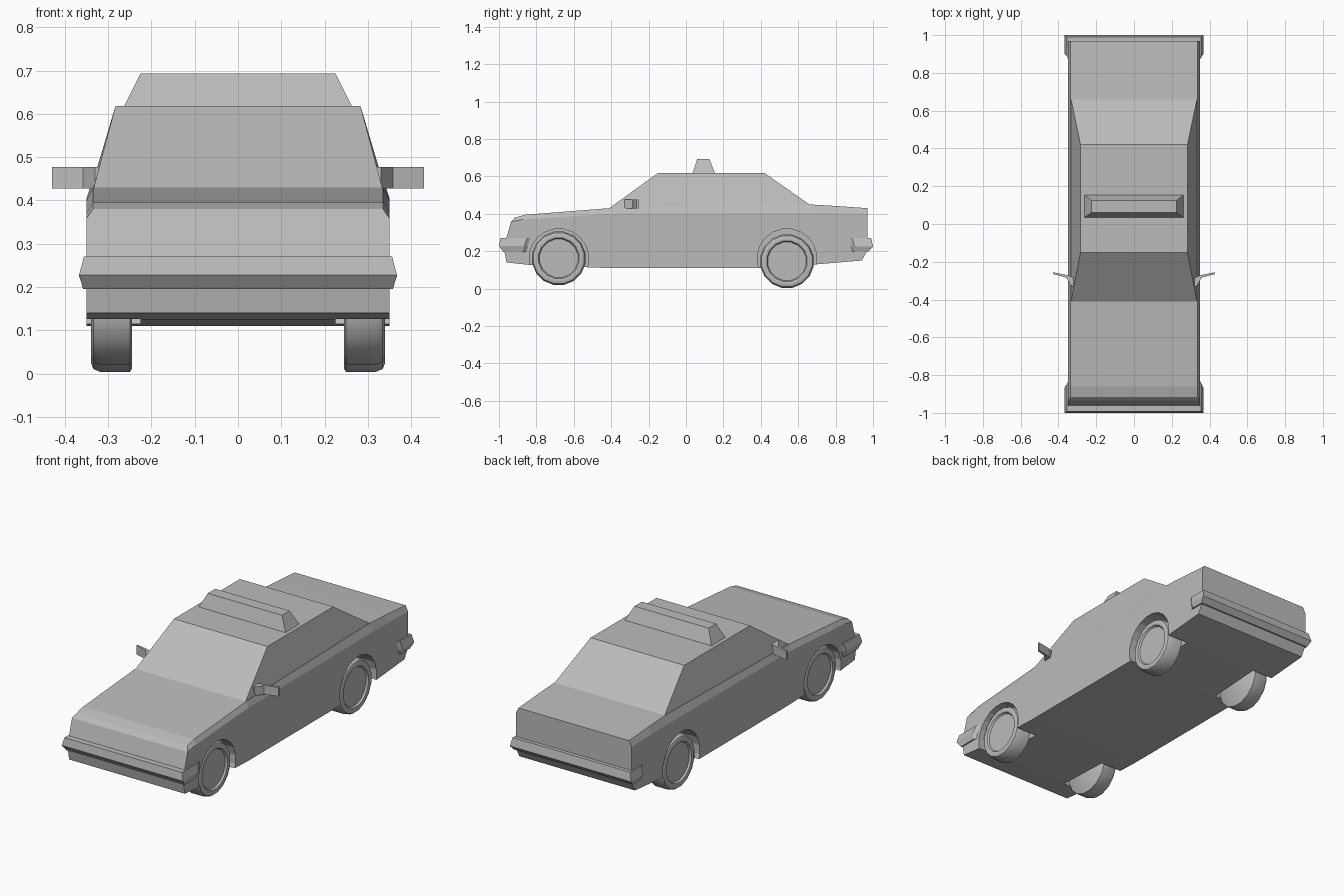
import bpy, bmesh, math

if "Cube" in bpy.data.objects:
    bpy.data.objects.remove(bpy.data.objects["Cube"])

paint = bpy.data.materials.new("plain_grey")
paint.diffuse_color = (0.5, 0.5, 0.5, 1)
paint.use_nodes = True
paint.node_tree.nodes["Principled BSDF"].inputs["Base Color"].default_value = paint.diffuse_color


def make(name, verts, faces, smooth=False):
    mesh = bpy.data.meshes.new(name)
    mesh.from_pydata(verts, [], faces)
    bm = bmesh.new()
    bm.from_mesh(mesh)
    bmesh.ops.recalc_face_normals(bm, faces=bm.faces)
    bm.to_mesh(mesh)
    bm.free()
    mesh.materials.append(paint)
    obj = bpy.data.objects.new(name, mesh)
    bpy.context.collection.objects.link(obj)
    if smooth:
        bpy.context.view_layer.objects.active = obj
        obj.select_set(True)
        bpy.ops.object.shade_smooth_by_angle(angle=math.radians(40))
        obj.select_set(False)
    return obj


def loft(name, rings, smooth=False):
    """Skin equal-length closed rings and cap both ends."""
    n = len(rings[0])
    verts = [p for ring in rings for p in ring]
    faces = [(a * n + i, a * n + (i + 1) % n, (a + 1) * n + (i + 1) % n, (a + 1) * n + i)
             for a in range(len(rings) - 1) for i in range(n)]
    faces += [tuple(range(n)), tuple(range(len(verts) - n, len(verts)))]
    return make(name, verts, faces, smooth)


def rect(hw, y0, y1, z0, z1):
    return [(-hw, y0, z0), (hw, y0, z0), (hw, y1, z1), (-hw, y1, z1)]


# Body shell: each station gives (y, z) for sill, waist, shoulder and deck
stations = [
    [(-.96, .14), (-.975, .22), (-.935, .358), (-.915, .38)],
    [(-.82, .125), (-.82, .22), (-.87, .37), (-.86, .395)],
    [(-.41, .11), (-.41, .22), (-.41, .40), (-.41, .43)],
    [(.38, .11), (.38, .22), (.66, .405), (.66, .45)],
    [(.70, .13), (.70, .22), (.80, .403), (.80, .442)],
    [(.94, .15), (.97, .205), (.97, .40), (.97, .43)],
]
widths = [.35, .35, .35, .335]
verts, faces = [], []
for st in stations:
    verts += [(w, y, z) for w, (y, z) in zip(widths, st)]
    verts += [(-w, y, z) for w, (y, z) in zip(widths[::-1], st[::-1])]
for a in range(len(stations) - 1):
    for i in range(8):
        j = (i + 1) % 8
        faces.append((a * 8 + i, a * 8 + j, a * 8 + 8 + j, a * 8 + 8 + i))
for base in (0, 8 * (len(stations) - 1)):
    for i in range(3):
        faces.append((base + i, base + i + 1, base + 6 - i, base + 7 - i))
body = make("body", verts, faces)

# Cabin and roof sign
loft("cabin", [rect(.333, -.41, .66, .43, .45), rect(.283, -.15, .42, .618, .618)])
loft("roof_sign", [rect(.263, .035, .155, .617, .617), rect(.225, .06, .125, .693, .693)])

# Wheels, with wheel wells cut out of the body
tyre = [(.138, .245), (.145, .25), (.145, .318), (.138, .334), (.124, .34),
        (.110, .336), (.104, .326)]
for end, y, z in (("front", -.68, .162), ("rear", .54, .146)):
    for side, s in (("right", 1), ("left", -1)):
        def circle(r, x, cz, n):
            return [(s * x, y + r * math.cos(2 * math.pi * (i + .5) / n),
                     cz + r * math.sin(2 * math.pi * (i + .5) / n)) for i in range(n)]
        loft(f"{end}_{side}_wheel", [circle(r, x, z, 16) for r, x in tyre], True)
        cutter = loft(f"{end}_{side}_well_cutter",
                      [circle(.16, .225, .16, 20), circle(.16, .45, .16, 20)])
        cutter.hide_render = True
        cutter.hide_viewport = True
        mod = body.modifiers.new("wheel_well", "BOOLEAN")
        mod.operation = "DIFFERENCE"
        mod.solver = "EXACT"
        mod.object = cutter

# Wrap-around bumpers: (height, half width, outer y, arm end y)
for name, s, levels in (
        ("front_bumper", -1, [(.195, .358, .975, .855), (.228, .367, 1, .845), (.27, .356, .992, .83)]),
        ("rear_bumper", 1, [(.198, .358, .975, .885), (.225, .367, 1, .88), (.27, .356, .99, .87)])):
    rings = []
    for z, w, f, b in levels:
        half = [(w, f), (w, b + .02), (.348, b), (.335, .94)]
        rings.append([(x, s * y, z) for x, y in half]
                     + [(-x, s * y, z) for x, y in half[::-1]])
    loft(name, rings)

# Door mirrors: thin angled plate on a wedge-shaped foot
for side, s in (("right", 1), ("left", -1)):
    plate = [(.355, -.285), (.43, -.265), (.43, -.255), (.355, -.27)]
    loft(f"{side}_mirror", [[(s * x, y, z) for x, y in plate] for z in (.428, .477)])
    foot = [(.318, -.33), (.33, -.33), (.358, -.285), (.355, -.27), (.318, -.285)]
    low = [(s * x, y, .428) for x, y in foot]
    high = [(s * x, y, .477) for x, y in foot]
    loft(f"{side}_mirror_foot", [low, high])
